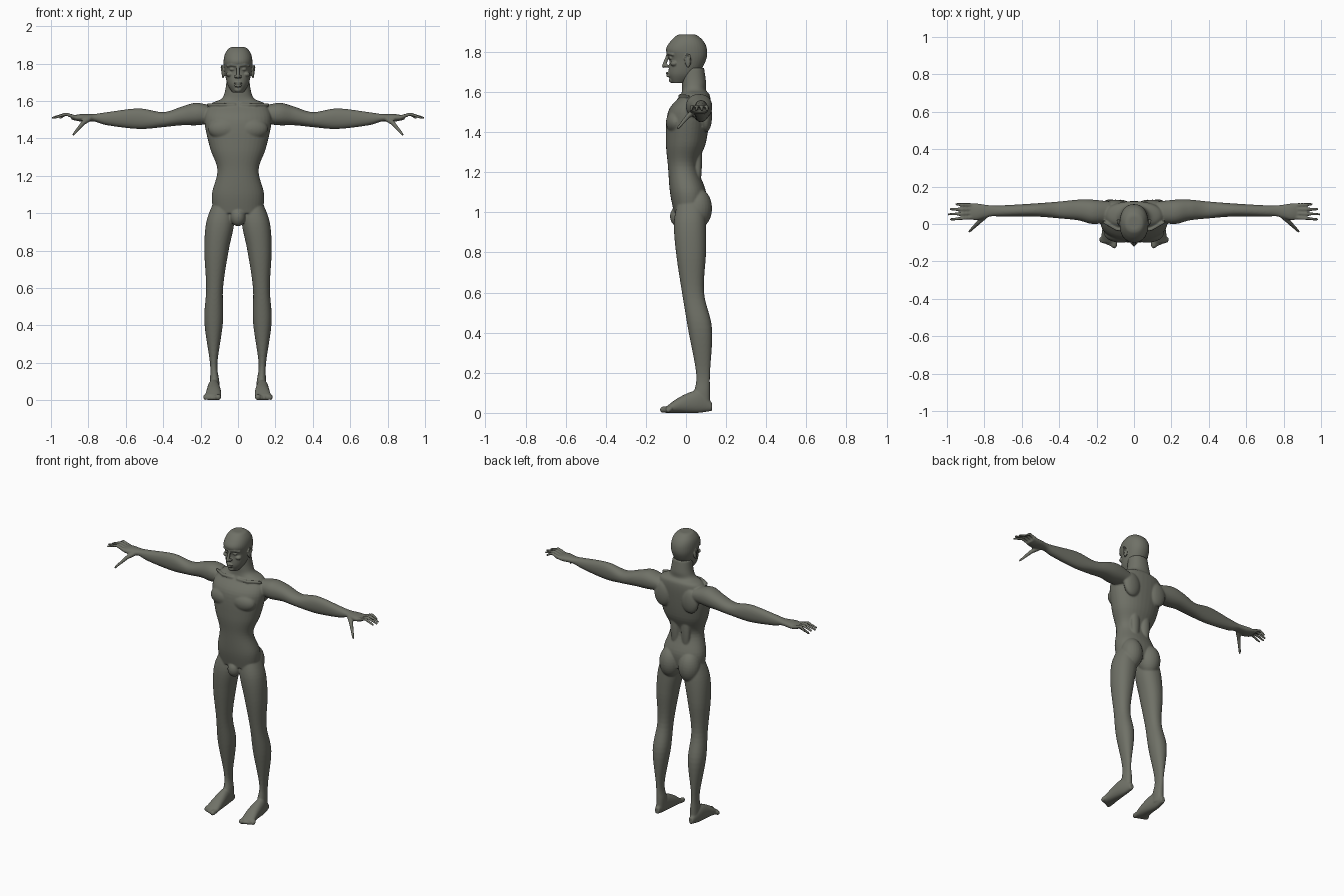
import bpy, bmesh, math
from mathutils import Vector, Matrix

old_cube = bpy.data.objects.get("Cube")
if old_cube:
    bpy.data.objects.remove(old_cube, do_unlink=True)

SIDES = (1, -1)
RING = 36

skin = bpy.data.materials.new("grey_olive_skin")
skin.use_nodes = True
skin.diffuse_color = (.16, .165, .135, 1)
skin.node_tree.nodes["Principled BSDF"].inputs["Base Color"].default_value = skin.diffuse_color


def refine(rows, steps=6):
    """Smoothly interpolate between the given section rows."""
    rows = [Vector(row) for row in rows]
    last = len(rows) - 1
    result = []
    for i in range(last):
        start, end = rows[i], rows[i + 1]
        leaving = (end - rows[max(i - 1, 0)]) / 2
        arriving = (rows[min(i + 2, last)] - start) / 2
        for step in range(steps):
            t = step / steps
            ease = t * t * (3 - 2 * t)
            result.append(start.lerp(end, ease)
                          + leaving * t * (1 - t) ** 2
                          - arriving * t * t * (1 - t))
    return result + [rows[last]]


def signed_power(value, power):
    return math.copysign(abs(value) ** power, value)


def loft(bm, axis, rows, side=1, squareness=2.2):
    """Closed body through oval sections; a row is (place, low a, high a, low b, high b)."""
    rings = []
    for place, a_low, a_high, b_low, b_high in refine(rows):
        ring = []
        for k in range(RING):
            angle = math.tau * k / RING
            across = signed_power(math.cos(angle), 2 / squareness)
            along = signed_power(math.sin(angle), 2 / squareness)
            a = (a_low + a_high + (a_high - a_low) * across) / 2
            b = (b_low + b_high + (b_high - b_low) * along) / 2
            x, y, z = {"x": (place, a, b), "y": (a, place, b), "z": (a, b, place)}[axis]
            ring.append(bm.verts.new((x * side, y, z)))
        rings.append(ring)
    for low, high in zip(rings, rings[1:]):
        for k in range(RING):
            n = (k + 1) % RING
            bm.faces.new((low[k], low[n], high[n], high[k]))
    bm.faces.new(rings[0])
    bm.faces.new(rings[-1])


def symmetric(rows):
    """Turn (height, half width, front, back) rows into full sections."""
    return [(height, -half, half, front, back) for height, half, front, back in rows]


def blob(bm, centre, radii, side=1):
    """Ellipsoid mass, mirrored for the right side."""
    x, y, z = centre
    matrix = Matrix.Translation((x * side, y, z)) @ Matrix.Diagonal((*radii, 1))
    bmesh.ops.create_uvsphere(bm, u_segments=24, v_segments=16, radius=1, matrix=matrix)


def limb(bm, joints, start_radius, end_radius, side=1):
    """Chain of rods with round joints, tapering from start to end."""
    points = [Vector((x * side, y, z)) for x, y, z in joints]
    change = (end_radius - start_radius) / (len(points) - 1)
    radii = [start_radius + change * i for i in range(len(points))]
    for point, radius in zip(points, radii):
        bmesh.ops.create_uvsphere(bm, u_segments=12, v_segments=8, radius=radius,
                                  matrix=Matrix.Translation(point))
    for i, (start, end) in enumerate(zip(points, points[1:])):
        span = end - start
        turn = span.to_track_quat("Z", "Y").to_matrix().to_4x4()
        bmesh.ops.create_cone(bm, cap_ends=True, segments=12, radius1=radii[i],
                              radius2=radii[i + 1], depth=span.length,
                              matrix=Matrix.Translation((start + end) / 2) @ turn)


def finish(bm, name, voxel, passes):
    """Fuse the overlapping masses into one smooth skin."""
    bmesh.ops.recalc_face_normals(bm, faces=bm.faces)
    mesh = bpy.data.meshes.new(name)
    bm.to_mesh(mesh)
    bm.free()
    mesh.materials.append(skin)
    obj = bpy.data.objects.new(name, mesh)
    bpy.context.scene.collection.objects.link(obj)
    fuse = obj.modifiers.new("fuse", "REMESH")
    fuse.mode = "VOXEL"
    fuse.voxel_size = voxel
    fuse.use_smooth_shade = True
    soften = obj.modifiers.new("soften", "SMOOTH")
    soften.factor = .5
    soften.iterations = passes


# Trunk and neck: height, half width, front, back
trunk = [(1, .13, -.06, .09), (1.1, .14, -.08, .1), (1.23, .11, -.09, .06),
         (1.35, .15, -.1, .1), (1.5, .18, -.09, .12), (1.58, .15, -.03, .12),
         (1.61, .09, -.02, .1), (1.65, .07, -.02, .1), (1.72, .06, -.02, .09)]
# Leg: height, inner, outer, front, back
leg = [(1.06, .03, .13, -.04, .09), (.95, .02, .17, -.06, .1), (.8, .05, .18, -.05, .1),
       (.6, .08, .17, -.02, .09), (.42, .08, .18, .01, .13), (.2, .11, .15, .05, .12),
       (.1, .1, .15, .04, .12), (.03, .1, .15, .03, .12)]
# Foot: depth, inner, outer, sole, top
foot = [(.13, .11, .14, .01, .05), (.06, .1, .16, 0, .11),
        (-.03, .09, .17, 0, .08), (-.1, .09, .18, 0, .03)]
# Arm and palm: reach, front, back, bottom, top
arm = [(.13, .01, .12, 1.48, 1.57), (.22, 0, .13, 1.47, 1.59), (.3, .02, .13, 1.47, 1.57),
       (.4, .03, .12, 1.46, 1.54), (.53, .04, .11, 1.45, 1.56), (.7, .04, .1, 1.47, 1.54),
       (.77, .04, .1, 1.49, 1.53), (.84, .02, .11, 1.49, 1.53), (.89, .03, .11, 1.5, 1.52)]

body = bmesh.new()
loft(body, "z", symmetric(trunk))
blob(body, centre=(0, -.04, .98), radii=(.04, .04, .05))
for side in SIDES:
    loft(body, "z", leg, side)
    loft(body, "y", foot, side)
    loft(body, "x", arm, side)
    # Buttock, chest, shoulder blade, back muscle, kneecap
    blob(body, (.07, .06, 1.02), (.07, .07, .1), side)
    blob(body, (.07, -.05, 1.45), (.09, .05, .06), side)
    blob(body, (.1, .1, 1.48), (.06, .03, .08), side)
    blob(body, (.04, .06, 1.26), (.03, .02, .14), side)
    blob(body, (.12, .02, .55), (.03, .03, .04), side)
    # Collarbone
    limb(body, [(.02, -.03, 1.58), (.09, -.03, 1.58), (.16, .01, 1.58)], .009, .008, side)
    # Fingers fan out from the palm, arched at the middle joint
    for i, reach in enumerate((.98, .99, .98, .95)):
        root, tip = .035 + .022 * i, .025 + .027 * i
        limb(body, [(.86, root, 1.51), (.92, (root + tip) / 2, 1.53), (reach, tip, 1.51)],
             .011, .007, side)
    # Thumb
    limb(body, [(.79, .05, 1.51), (.83, .01, 1.48), (.88, -.04, 1.42)], .017, .007, side)
    # Toes, the big one innermost
    for i in range(5):
        size = .012 if i else .016
        x = .106 + .017 * i
        limb(body, [(x, -.08, .02), (x, -.115 + .007 * i, size)], size, size, side)
finish(body, "body", voxel=.005, passes=5)

# Head: height, half width, front, back
skull = [(1.645, .03, -.07, 0), (1.69, .057, -.087, .06), (1.76, .072, -.083, .1),
         (1.81, .077, -.1, .105), (1.85, .07, -.08, .09), (1.88, .05, -.05, .06),
         (1.888, .03, -.03, .04)]
head = bmesh.new()
loft(head, "z", symmetric(skull))
# Nose, lips and chin
limb(head, [(0, -.09, 1.785), (0, -.11, 1.73)], .008, .01)
blob(head, (0, -.092, 1.694), (.022, .009, .006))
blob(head, (0, -.09, 1.681), (.02, .009, .007))
blob(head, (0, -.07, 1.66), (.02, .016, .015))
for side in SIDES:
    # Nostril, brow, eye and cheekbone
    blob(head, (.012, -.096, 1.73), (.009, .012, .008), side)
    limb(head, [(.01, -.09, 1.79), (.034, -.085, 1.793), (.056, -.065, 1.787)], .008, .007, side)
    blob(head, (.03, -.075, 1.769), (.015, .011, .008), side)
    blob(head, (.044, -.058, 1.742), (.02, .02, .014), side)
    # Ear with a raised rim
    blob(head, (.078, .01, 1.755), (.008, .016, .03), side)
    limb(head, [(.078, -.007, 1.765), (.087, .005, 1.79), (.089, .022, 1.78), (.08, .01, 1.725)],
         .004, .005, side)
finish(head, "head", voxel=.0035, passes=3)
